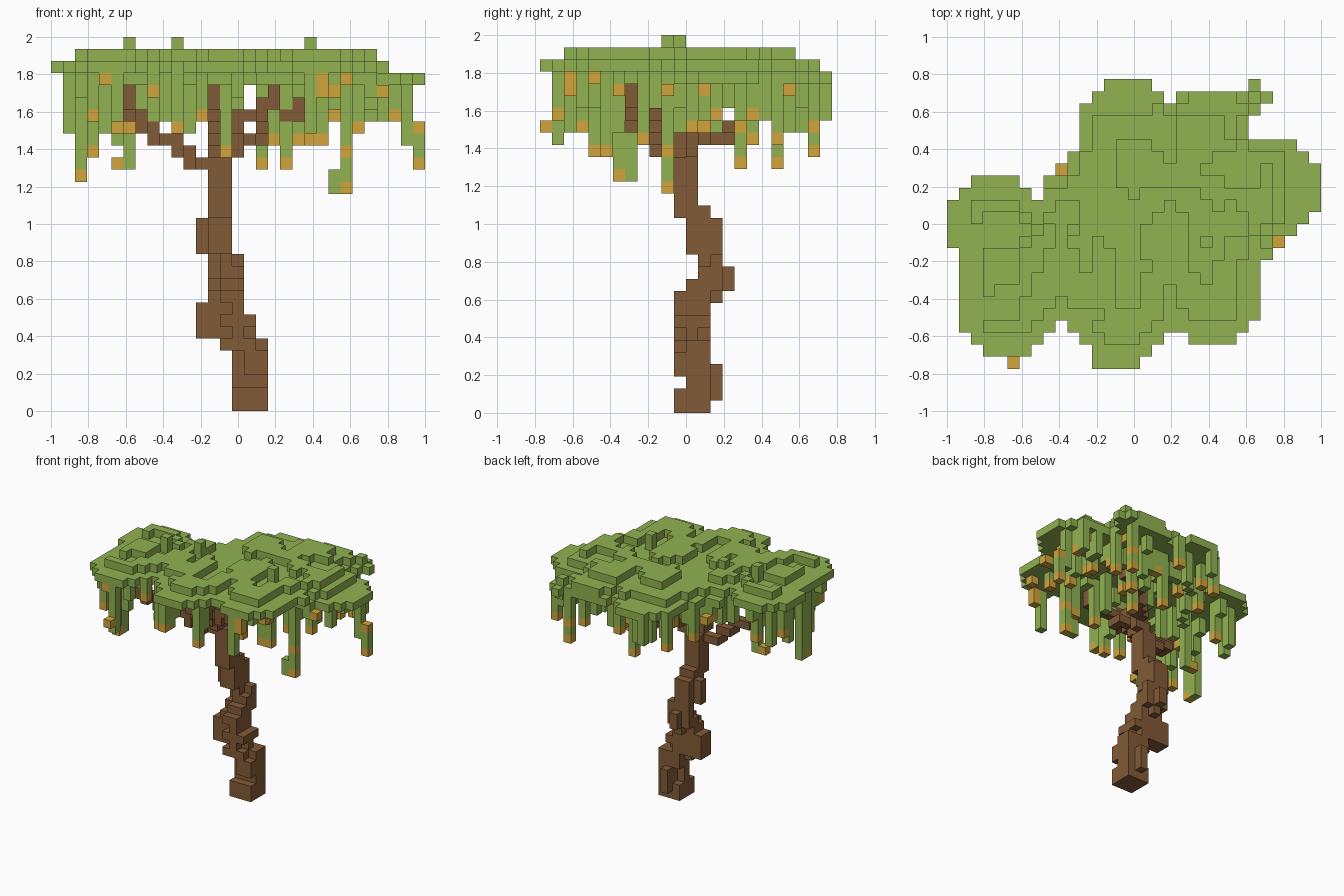
import bpy
import bmesh
import random
from mathutils import Vector, noise

cube = bpy.data.objects.get("Cube")
if cube:
    bpy.data.objects.remove(cube)

random.seed(4)
S = 2 / 31                      # block size
ORIGIN = Vector((-1, -12 * S, 0))
SIDES = [(1, 0, 0), (-1, 0, 0), (0, 1, 0), (0, -1, 0), (0, 0, 1), (0, 0, -1)]


def material(name, rgb):
    m = bpy.data.materials.new(name)
    m.use_nodes = True
    m.diffuse_color = (*rgb, 1)
    bsdf = m.node_tree.nodes["Principled BSDF"]
    bsdf.inputs["Base Color"].default_value = (*rgb, 1)
    bsdf.inputs["Roughness"].default_value = 0.9
    return m


def box(i0, i1, j0, j1, k0, k1):
    return {(i, j, k) for i in range(i0, i1 + 1)
            for j in range(j0, j1 + 1) for k in range(k0, k1 + 1)}


def block_path(points):
    """Blocks joined face to face along a list of points."""
    cells = {points[0]}
    for a, b in zip(points, points[1:]):
        p = list(a)
        while tuple(p) != b:
            axis = max(range(3), key=lambda n: abs(b[n] - p[n]))
            p[axis] += 1 if b[axis] > p[axis] else -1
            cells.add(tuple(p))
    return cells


def build(name, cells, mat):
    """Outer skin of a set of blocks."""
    bm = bmesh.new()
    verts = {}

    def vert(c):
        if c not in verts:
            verts[c] = bm.verts.new(ORIGIN + Vector(c) * S)
        return verts[c]

    for c in sorted(cells):
        for d in SIDES:
            if tuple(a + b for a, b in zip(c, d)) in cells:
                continue
            axis = next(n for n in range(3) if d[n])
            u, v = (axis + 1) % 3, (axis + 2) % 3
            ring = []
            for s, t in ((0, 0), (1, 0), (1, 1), (0, 1)):
                p = list(c)
                p[axis] += d[axis] > 0
                p[u] += s
                p[v] += t
                ring.append(vert(tuple(p)))
            bm.faces.new(ring if d[axis] > 0 else ring[::-1])
    mesh = bpy.data.meshes.new(name)
    bm.to_mesh(mesh)
    bm.free()
    mesh.materials.append(mat)
    ob = bpy.data.objects.new(name, mesh)
    bpy.context.collection.objects.link(ob)


bark = material("bark brown", (0.225, 0.104, 0.038))
leaf = material("leaf green", (0.282, 0.450, 0.081))
bloom = material("blossom orange", (0.650, 0.375, 0.046))

# Trunk: stacked, leaning blocks (x range, y range, z range)
trunk = set()
for b in ((15, 17, 11, 13, 0, 1), (15, 17, 12, 13, 2, 2), (16, 16, 14, 14, 1, 3),
          (15, 17, 11, 13, 3, 5), (14, 15, 11, 13, 5, 8), (14, 16, 11, 13, 6, 7),
          (12, 13, 12, 13, 6, 8), (13, 15, 11, 13, 9, 9), (14, 14, 14, 14, 9, 9),
          (13, 15, 12, 14, 10, 10), (14, 14, 15, 15, 10, 11), (13, 15, 13, 14, 11, 12),
          (13, 14, 12, 14, 13, 15), (12, 12, 13, 13, 13, 15), (13, 14, 11, 13, 16, 16),
          (13, 14, 11, 12, 17, 20)):
    trunk |= box(*b)

# Gnarled bark: knock out some corner blocks
corners = [(i, j, k) for i, j, k in sorted(trunk) if 1 < k < 13 and i > 12
           and sum((i + a, j + b, k) not in trunk for a, b, _ in SIDES[:4]) == 2
           and ((i + 1, j, k) in trunk) != ((i - 1, j, k) in trunk)]
trunk -= {c for c in corners if random.random() < 0.33}

# Branches
branches = set()
for path in (
        [(13, 11, 20), (11, 11, 20), (11, 10, 21), (10, 10, 21), (10, 9, 22), (8, 8, 22),
         (8, 8, 23), (7, 7, 23), (7, 7, 24), (6, 6, 25), (6, 5, 26)],
        [(14, 12, 20), (14, 12, 21), (15, 12, 22), (16, 14, 22), (17, 15, 23), (18, 16, 24),
         (20, 16, 25), (21, 17, 26)],
        [(13, 9, 23), (15, 8, 24), (17, 7, 25), (18, 7, 26)]):
    branches |= block_path(path)
leader = block_path([(13, 11, 20), (13, 10, 22), (13, 9, 23), (13, 8, 24), (13, 6, 25), (13, 5, 25)])
branches |= leader | {(i, j, k + 1) for i, j, k in leader}
branches -= trunk

# Canopy outline: spans of blocks per row, from back to front
ROWS = ("13-16 25-25", "12-17 19-26", "11-25", "11-24", "11-24", "11-28", "10-29", "10-30",
        "2-5 8-30", "1-6 8-30", "0-30", "0-29", "0-28", "0-26", "1-26", "1-25", "1-25",
        "1-25", "1-25", "1-25", "1-8 10-24", "2-7 11-17 20-23", "3-6 12-16", "12-15")
outline = set()
for r, row in enumerate(ROWS):
    for span in row.split():
        a, b = map(int, span.split("-"))
        outline |= {(i, 23 - r) for i in range(a, b + 1)}


def erode(area):
    return {(i, j) for i, j in area
            if {(i + 1, j), (i - 1, j), (i, j + 1), (i, j - 1)} <= area}


inner = erode(outline)
core = erode(inner)
heart = erode(core)

# Low plate under the back and right lobes, main plate, then ragged mounds on top
low = {(i, j) for i, j in outline if (i >= 8 and j >= 15) or (i >= 20 and j >= 10)}
main = (outline - low) | {(i, j) for i, j in low & inner if i <= 27 and (i >= 17 or j <= 20)}
main |= {(i, 22) for i in range(20, 24)}
mounds = set()
for i, j in core & main:
    n = noise.noise(Vector((i * 0.31 + 0.2, j * 0.31 + 0.4, 3.3)))
    if i <= 26 and 2 <= j <= 20 and n > (-0.05 if (i, j) in heart else -0.25):
        mounds.add((i, j))
bumps = {(6, 10), (10, 11), (21, 10)}
canopy = {(i, j, 27) for i, j in low} | {(i, j, 28) for i, j in main}
canopy |= {(i, j, 29) for i, j in mounds | bumps} | {(i, j, 30) for i, j in bumps}
for i, j in ((13, 5), (18, 7), (6, 5)):          # leaf pads on branch ends
    canopy |= box(i - 1, i + 1, j - 1, j + 1, 27, 27)

# Hanging vines: x, y and lowest block, each tipped with a blossom
VINES = ((1, 12, 24), (2, 6, 19), (3, 4, 21), (3, 2, 24), (6, 9, 23), (8, 3, 26),
         (10, 3, 23), (10, 17, 23), (12, 1, 24), (12, 20, 24), (14, 5, 21), (17, 19, 20),
         (19, 16, 20), (18, 8, 22), (20, 17, 22), (21, 8, 22), (22, 8, 22), (22, 2, 26),
         (24, 22, 21), (24, 10, 18), (24, 19, 22), (25, 16, 23), (25, 12, 23), (24, 14, 24),
         (23, 17, 24), (27, 13, 26), (27, 17, 26), (11, 21, 23))
vines = set()
for b in ((23, 23, 10, 10, 18, 19), (5, 5, 1, 1, 22, 27), (6, 6, 10, 10, 20, 27),
          (9, 9, 15, 15, 25, 27), (26, 26, 10, 10, 26, 27), (2, 2, 7, 7, 19, 27),
          (29, 29, 16, 16, 22, 26), (30, 30, 16, 16, 21, 22), (28, 28, 17, 17, 24, 26),
          (4, 4, 5, 5, 24, 27)):
    vines |= box(*b)
blossoms = {(5, 0, 23), (5, 10, 20), (9, 16, 25), (27, 10, 26), (24, 10, 21), (24, 22, 23),
            (22, 2, 27), (4, 1, 27), (24, 4, 27), (30, 16, 23), (30, 16, 20)}
for i, j, k in VINES:
    vines |= box(i, i, j, j, k + 1, 27)
    blossoms.add((i, j, k))

# Shorter leaf strands scattered below the plates, clear of the branches
for i, j in sorted(outline):
    near_branch = (j < 9 and (i in (6, 7, 13, 18) or i < 2)) or (j in (5, 7, 9) and i > 7)
    near_branch = near_branch or (i == 20 and j < 16) or i > 28 or j < 1
    if not near_branch and random.random() < (0.17 if (i, j) in inner else 0.1):
        k = random.choice((23, 24, 24, 25, 25, 26))
        vines |= box(i, i, j, j, k, 27)
        if random.random() < 0.15:
            blossoms.add((i, j, k))

wood = trunk | branches
canopy -= wood
blossoms -= wood | canopy
vines -= wood | canopy | blossoms

build("trunk", trunk, bark)
build("branches", branches, bark)
build("leaf_canopy", canopy, leaf)
build("hanging_vines", vines, leaf)
build("blossoms", blossoms, bloom)
